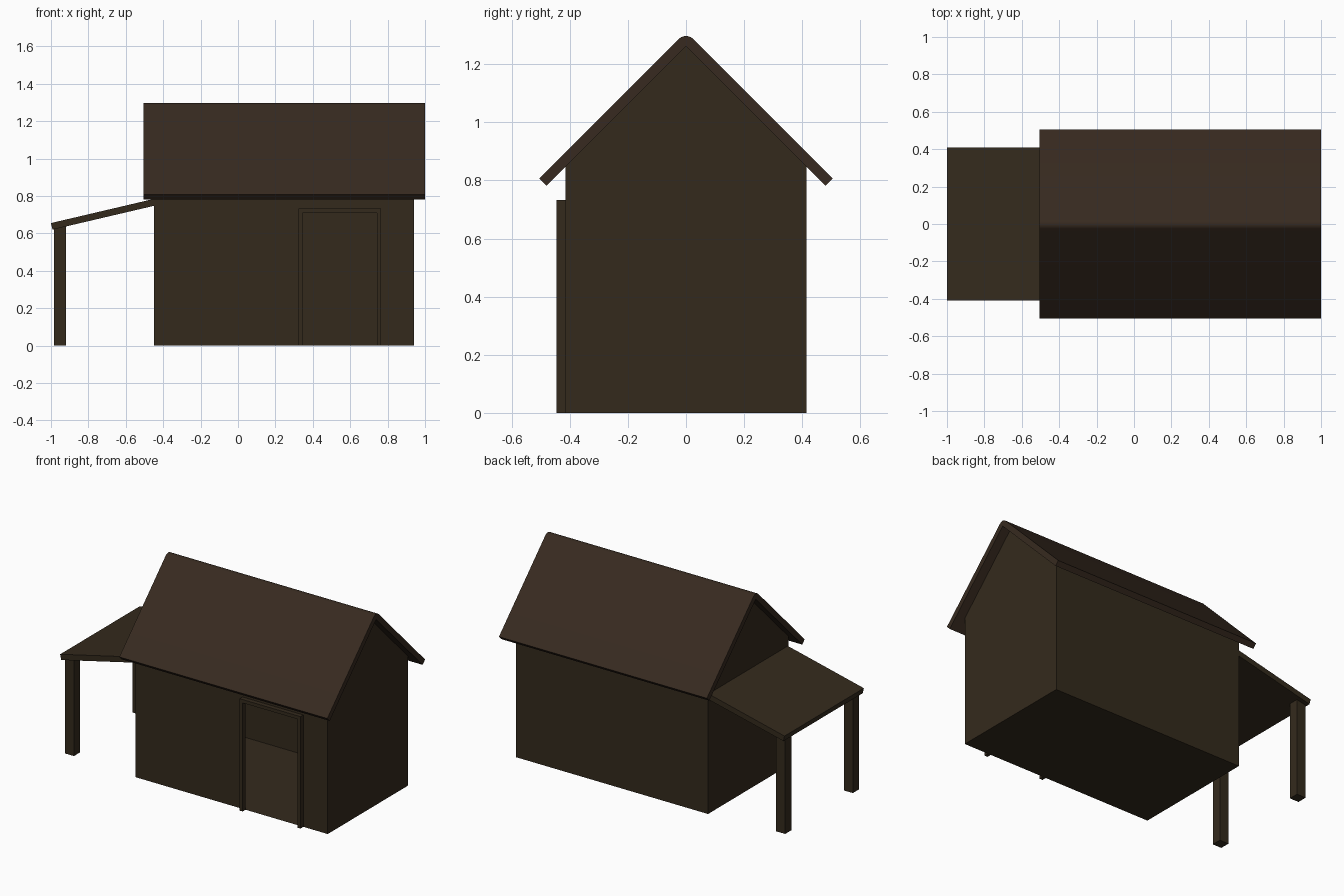
import bpy, bmesh, math

if "Cube" in bpy.data.objects:
    bpy.data.objects.remove(bpy.data.objects["Cube"])


def material(name, rgb):
    m = bpy.data.materials.new(name)
    m.diffuse_color = (*rgb, 1)
    m.use_nodes = True
    m.node_tree.nodes["Principled BSDF"].inputs["Base Color"].default_value = m.diffuse_color
    return m


WOOD = material("dark_wood", (0.034, 0.023, 0.012))
SHINGLE = material("roof_brown", (0.038, 0.023, 0.014))


def finish(name, bm, mat):
    bmesh.ops.remove_doubles(bm, verts=bm.verts[:], dist=1e-5)
    bmesh.ops.recalc_face_normals(bm, faces=bm.faces[:])
    me = bpy.data.meshes.new(name)
    bm.to_mesh(me)
    bm.free()
    ob = bpy.data.objects.new(name, me)
    bpy.context.collection.objects.link(ob)
    me.materials.append(mat)
    return ob


def prism(name, profile, axis, a, b, mat):
    """Extrude a profile (u, z) along x or y from a to b."""
    bm = bmesh.new()
    place = (lambda u, z: (a, u, z)) if axis == 'x' else (lambda u, z: (u, a, z))
    face = bm.faces.new([bm.verts.new(place(u, z)) for u, z in profile])
    moved = bmesh.ops.extrude_face_region(bm, geom=[face], use_keep_orig=True)
    verts = [g for g in moved['geom'] if isinstance(g, bmesh.types.BMVert)]
    bmesh.ops.translate(bm, verts=verts,
                        vec=(b - a, 0, 0) if axis == 'x' else (0, b - a, 0))
    return finish(name, bm, mat)


X0, X1, W = -0.45, 0.94, 0.415       # body extents
RIDGE = 1.261                        # underside of roof at the ridge
EAVE = RIDGE - W
D0, D1, DH = 0.345, 0.742, 0.71      # door opening

# Hollow house shell with an open doorway in the front wall
bm = bmesh.new()


def face(pts):
    bm.faces.new([bm.verts.new(p) for p in pts])


front = [(X0, 0), (D0, 0), (D0, DH), (D1, DH), (D1, 0), (X1, 0), (X1, EAVE), (X0, EAVE)]
face([(x, -W, z) for x, z in front])
face([(X0, W, 0), (X1, W, 0), (X1, W, EAVE), (X0, W, EAVE)])
face([(X0, -W, 0), (D0, -W, 0), (D1, -W, 0), (X1, -W, 0), (X1, W, 0), (X0, W, 0)])
for x in (X0, X1):
    face([(x, -W, 0), (x, W, 0), (x, W, EAVE), (x, 0, RIDGE), (x, -W, EAVE)])
finish("house_walls", bm, WOOD)

# Gable roof slab with a rounded ridge
T = 0.036
half = 0.48
c = T * math.sqrt(0.5)
arc = [(T * math.cos(math.radians(t)), RIDGE + T * math.sin(math.radians(t)))
       for t in range(45, 136, 15)]
roof_profile = ([(0, RIDGE), (half, RIDGE - half), (half + c, RIDGE - half + c)] + arc +
                [(-half - c, RIDGE - half + c), (-half, RIDGE - half)])
roof = prism("gable_roof", roof_profile, 'x', -0.505, 1.0, SHINGLE)
bpy.ops.object.select_all(action='DESELECT')
roof.select_set(True)
bpy.context.view_layer.objects.active = roof
bpy.ops.object.shade_smooth_by_angle(angle=math.radians(30))

# Door frame
B = 0.022
prism("door_frame", [(D0 - B, 0), (D0, 0), (D0, DH), (D1, DH), (D1, 0), (D1 + B, 0),
                     (D1 + B, DH + B), (D0 - B, DH + B)], 'y', -0.445, -W, WOOD)

# Sloping porch roof
prism("porch_roof", [(-1.0, 0.655), (-0.992, 0.62), (X0, 0.747), (X0, 0.784)],
      'y', -0.41, 0.41, WOOD)

# Porch posts
for side, y in (("front", -0.35), ("back", 0.35)):
    prism(side + "_porch_post", [(-0.985, 0), (-0.92, 0), (-0.92, 0.637), (-0.985, 0.622)],
          'y', y - 0.032, y + 0.032, WOOD)
